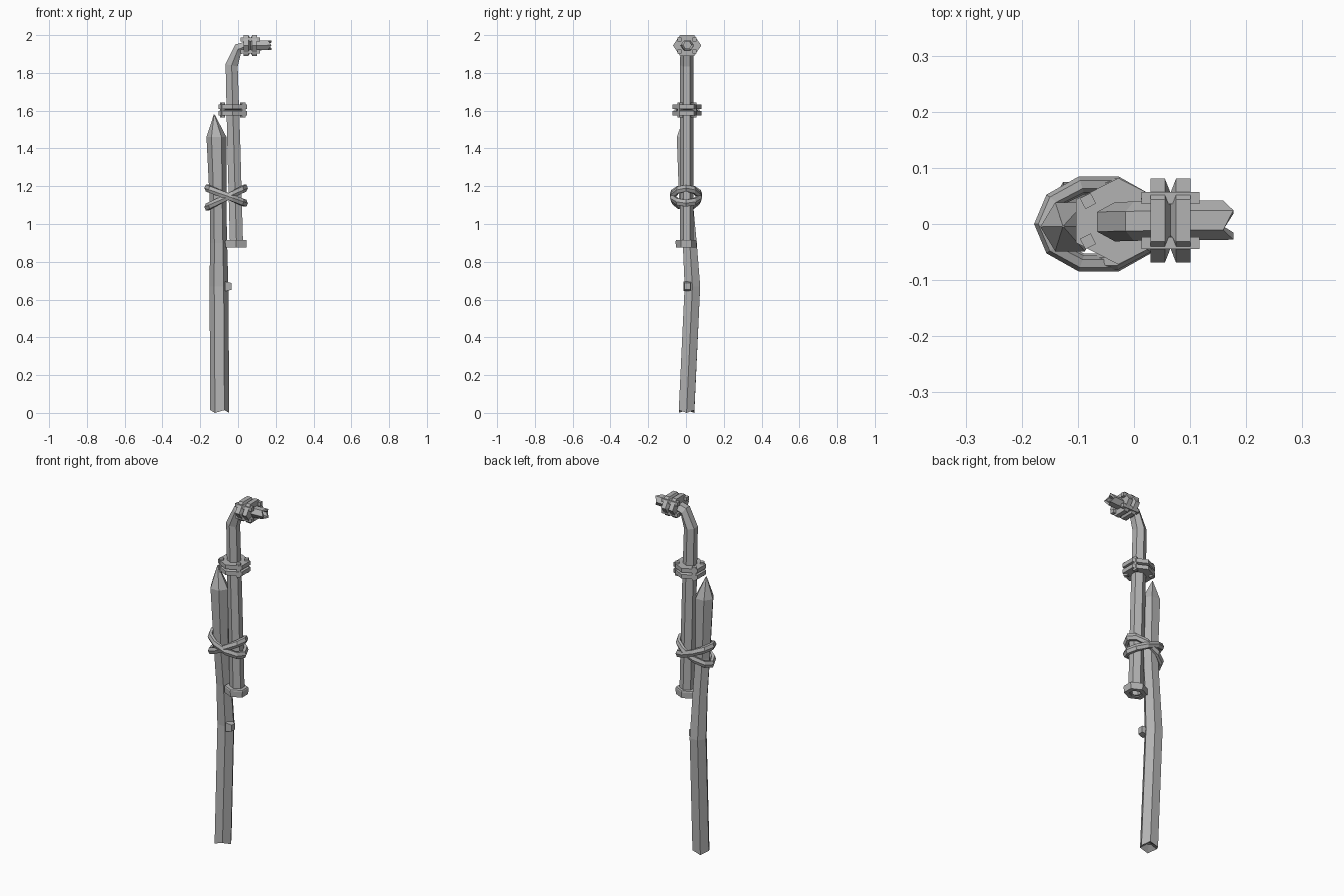
import bpy, bmesh
from math import sin, cos, tau
from mathutils import Vector

if "Cube" in bpy.data.objects:
    bpy.data.objects.remove(bpy.data.objects["Cube"], do_unlink=True)

grey = bpy.data.materials.new("plain_grey")
grey.use_nodes = True
colour = (0.45, 0.45, 0.45, 1)
grey.diffuse_color = colour
grey.node_tree.nodes["Principled BSDF"].inputs["Base Color"].default_value = colour

X, Y, Z = Vector((1, 0, 0)), Vector((0, 1, 0)), Vector((0, 0, 1))


def ring(centre, u, v, sides=6, turn=0.0):
    """Polygon around centre; u and v are its half-axes."""
    angles = [tau * (i + turn) / sides for i in range(sides)]
    return [Vector(centre) + u * cos(a) + v * sin(a) for a in angles]


def loft(name, rings, closed=False):
    """Skin a list of equal rings, capped unless it loops back."""
    bm = bmesh.new()
    loops = [[bm.verts.new(p) for p in r] for r in rings]
    pairs = list(zip(loops, loops[1:]))
    if closed:
        pairs.append((loops[-1], loops[0]))
    for a, b in pairs:
        for i in range(len(a)):
            j = (i + 1) % len(a)
            bm.faces.new((a[i], a[j], b[j], b[i]))
    if not closed:
        bm.faces.new(loops[0])
        bm.faces.new(loops[-1])
    bmesh.ops.recalc_face_normals(bm, faces=bm.faces)
    mesh = bpy.data.meshes.new(name)
    bm.to_mesh(mesh)
    bm.free()
    mesh.materials.append(grey)
    obj = bpy.data.objects.new(name, mesh)
    bpy.context.collection.objects.link(obj)
    return obj


def turned(name, centre, axis, u, v, profile, **kw):
    """Solid along an axis from (offset, scale) pairs."""
    c = Vector(centre)
    return loft(name, [ring(c + axis * d, u * s, v * s, **kw) for d, s in profile])


# Wooden stake: bent hexagonal shaft, sharpened top, hollowed rough foot
shaft = [(-0.097, 0.003, 0.0, 0.05), (-0.101, 0.034, 0.67, 0.05),
         (-0.103, 0.02, 0.9, 0.045), (-0.106, 0.0, 1.12, 0.044),
         (-0.114, -0.005, 1.46, 0.053), (-0.126, -0.004, 1.58, 0.002)]
stake_rings = [ring((x, y, z), X * r, Y * r * 0.95) for x, y, z, r in shaft]
for i, p in enumerate(stake_rings[0]):
    p.z = 0.015 * (i % 2)
stake_rings.insert(0, ring((-0.097, 0.003, 0.03), X * 0.012, Y * 0.012))
loft("wooden_stake", stake_rings)

# Cut branch stub on the stake
turned("branch_stub", (-0.07, 0.008, 0.67), X, Y * 0.025, Z * 0.03,
       [(0, 1.2), (0.022, 1), (0.035, 0.85)], sides=4, turn=0.5)

# Bent pipe: centre, direction across the bend, half width
path = [((-0.008, 0.004, 0.88), X, 0.04), ((-0.022, 0.004, 1.4), X, 0.04),
        ((-0.034, 0.004, 1.84), Vector((0.97, 0, -0.2)), 0.038),
        ((0.0, 0.005, 1.925), Vector((0.5, 0, -0.85)), 0.034),
        ((0.05, 0.006, 1.943), -Z, 0.03), ((0.177, 0.007, 1.947), -Z, 0.029)]
pipe_rings = [ring(c, Y * 0.035, d * w) for c, d, w in path]
# Open broken end with a recessed bore
end = path[-1][0]
pipe_rings.append(ring(end, Y * 0.022, -Z * 0.018))
for r in pipe_rings[-2:]:
    for p in r[::2]:
        p.x -= 0.018
pipe_rings.append(ring((0.11, 0.007, 1.947), Y * 0.022, -Z * 0.018))
# Open lower end
pipe_rings.insert(0, ring(path[0][0], Y * 0.025, X * 0.028))
pipe_rings.insert(0, ring((-0.009, 0.004, 0.94), Y * 0.025, X * 0.028))
loft("bent_pipe", pipe_rings)


# Bolted flange pairs, joined by a narrow waist
def flange_pair(name, centre, axis, u, v, half, gap, bolt_half, bolt_u, bolt_v):
    turned(name, centre, axis, u, v,
           [(-half, 1), (-gap, 1), (0, 0.66), (gap, 1), (half, 1)])
    for su in (-1, 1):
        for sv in (-1, 1):
            spot = Vector(centre) + u.normalized() * su * bolt_u + v.normalized() * sv * bolt_v
            turned(name + "_bolt", spot, axis, u.normalized() * 0.015,
                   v.normalized() * 0.015, [(-bolt_half, 1), (bolt_half, 1)],
                   sides=4, turn=0.5 if axis is X else 0.2)


flange_pair("upper_flange", (0.065, 0.006, 1.945), X, Y * 0.075, Z * 0.0635,
            0.036, 0.01, 0.052, 0.04, 0.032)
flange_pair("middle_flange", (-0.028, 0.005, 1.604), Z, Y * 0.077, X * 0.087,
            0.029, 0.006, 0.039, 0.036, 0.054)

# Hexagonal collar at the pipe's lower end, bored through
turned("bottom_collar", (-0.011, 0.001, 0.895), Z, Y * 0.056, X * 0.066,
       [(0.02, 0.45), (-0.02, 0.55), (-0.02, 0.97), (0.014, 1), (0.02, 0.95), (0.021, 0.5)])

# Two crossed rope loops binding stake and pipe
for name, height, tilt, depth in (("rope_loop_falling", 1.15, -0.04, 0.074),
                                  ("rope_loop_rising", 1.14, 0.05, 0.07)):
    loops = []
    for i in range(10):
        a = tau * i / 10
        c = (-0.063 + 0.1 * cos(a), depth * sin(a), height + tilt * cos(a))
        loops.append(ring(c, Vector((cos(a), sin(a), 0)) * 0.015, Z * 0.021))
    loft(name, loops, closed=True)
